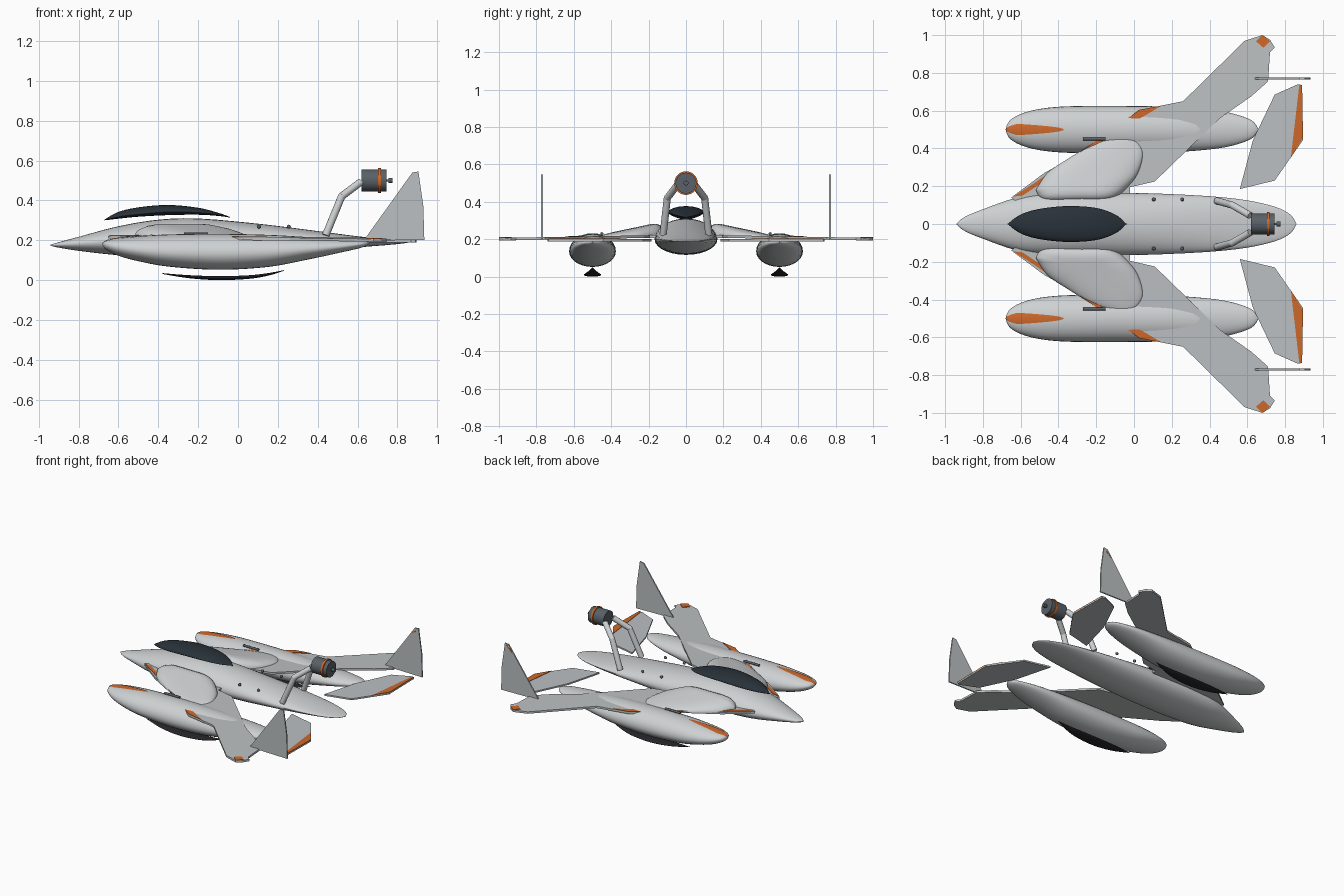
import bpy, bmesh
from math import pi, sin, cos, sqrt, radians
from mathutils import Vector

cube = bpy.data.objects.get("Cube")
if cube:
    bpy.data.objects.remove(cube, do_unlink=True)


def material(name, r, g, b):
    mat = bpy.data.materials.new(name)
    mat.use_nodes = True
    mat.diffuse_color = (r, g, b, 1)
    shader = mat.node_tree.nodes["Principled BSDF"]
    shader.inputs["Base Color"].default_value = (r, g, b, 1)
    shader.inputs["Roughness"].default_value = 0.6
    return mat


HULL = material("pale grey hull", .62, .64, .65)
WING = material("mid grey wing", .50, .53, .54)
ORANGE = material("orange trim", .62, .14, .025)
GLASS = material("dark blue glass", .022, .032, .042)
MOTOR = material("slate motor", .10, .12, .135)
BLACK = material("black skid", .02, .02, .024)


def finish(bm, name, mat, smooth=False):
    bmesh.ops.remove_doubles(bm, verts=bm.verts, dist=1e-5)
    bmesh.ops.recalc_face_normals(bm, faces=bm.faces)
    mesh = bpy.data.meshes.new(name)
    bm.to_mesh(mesh)
    bm.free()
    mesh.materials.append(mat)
    obj = bpy.data.objects.new(name, mesh)
    bpy.context.collection.objects.link(obj)
    if smooth:
        bpy.ops.object.select_all(action='DESELECT')
        obj.select_set(True)
        bpy.context.view_layer.objects.active = obj
        bpy.ops.object.shade_smooth_by_angle(angle=radians(40))
    return obj


def refine(points, steps=6):
    """Smooth spline through station tuples."""
    out = []
    last = len(points) - 1
    for i in range(last):
        a, b, c, d = (Vector(points[k]) for k in (max(i - 1, 0), i, i + 1, min(i + 2, last)))
        for s in range(steps):
            t = s / steps
            out.append(b + (c - a) * (t / 2) + (a * 2 - b * 5 + c * 4 - d) * (t * t / 2)
                       + (b * 3 - a - c * 3 + d) * (t ** 3 / 2))
    return out + [Vector(points[-1])]


def skin(bm, rows, closed):
    n = len(rows[0])
    for r0, r1 in zip(rows, rows[1:]):
        for i in range(n if closed else n - 1):
            j = (i + 1) % n
            bm.faces.new((r0[i], r0[j], r1[j], r1[i]))


def loft(name, stations, mat, y=0, sides=28):
    """Stations: x, half width, bottom, widest height, top."""
    bm = bmesh.new()
    rows = []
    for x, w, low, mid, top in refine(stations):
        w = max(w, .0005)
        ring = []
        for k in range(sides):
            a = 2 * pi * k / sides
            h = top - mid if sin(a) > 0 else mid - low
            ring.append(bm.verts.new((x, y + w * cos(a), mid + h * sin(a))))
        rows.append(ring)
    skin(bm, rows, True)
    bm.faces.new(rows[0])
    bm.faces.new(rows[-1])
    return finish(bm, name, mat, True)


def wing_top(y):
    return .207 + .018 * (1 - abs(y))


def plate(name, outline, mat, side, top, thick):
    """Horizontal slab from an x, y outline."""
    bm = bmesh.new()
    upper = [bm.verts.new((x, y * side, top(y))) for x, y in outline]
    lower = [bm.verts.new(v.co - Vector((0, 0, thick))) for v in upper]
    skin(bm, [upper, lower], True)
    caps = [bm.faces.new(upper), bm.faces.new(lower)]
    bmesh.ops.triangulate(bm, faces=caps)
    return finish(bm, name, mat)


def upright(name, outline, mat, y, thick):
    """Vertical slab from an x, z outline."""
    bm = bmesh.new()
    ends = [[bm.verts.new((x, y + s * thick / 2, z)) for x, z in outline] for s in (-1, 1)]
    skin(bm, ends, True)
    for e in ends:
        bm.faces.new(e)
    return finish(bm, name, mat)


def tube(name, a, b, radius, mat, sides=20):
    a, b = Vector(a), Vector(b)
    bm = bmesh.new()
    bmesh.ops.create_cone(bm, cap_ends=True, segments=sides, radius1=radius,
                          radius2=radius, depth=(b - a).length)
    turn = (b - a).to_track_quat('Z', 'Y').to_matrix()
    bmesh.ops.rotate(bm, matrix=turn, verts=bm.verts)
    bmesh.ops.translate(bm, vec=(a + b) / 2, verts=bm.verts)
    return finish(bm, name, mat, True)


def ball(name, at, radius, mat):
    bm = bmesh.new()
    bmesh.ops.create_uvsphere(bm, u_segments=14, v_segments=8, radius=radius)
    bmesh.ops.translate(bm, vec=at, verts=bm.verts)
    return finish(bm, name, mat, True)


# Central hull and floating canopy
loft("fuselage", [(-.94, 0, .172, .175, .178), (-.9, .035, .163, .178, .19),
                  (-.8, .078, .147, .185, .217), (-.6, .145, .125, .195, .27),
                  (-.4, .165, .118, .2, .303), (-.2, .168, .117, .2, .309),
                  (.1, .162, .125, .2, .283), (.4, .147, .147, .2, .246),
                  (.6, .125, .164, .197, .22), (.75, .09, .176, .193, .204),
                  (.83, .048, .184, .191, .196), (.86, 0, .19, .19, .191)], HULL)
loft("canopy", [(-.67, 0, .3, .302, .304), (-.6, .05, .308, .318, .342),
                (-.5, .08, .318, .33, .365), (-.35, .095, .326, .342, .377),
                (-.2, .085, .328, .339, .363), (-.1, .05, .322, .328, .338),
                (-.04, 0, .314, .316, .317)], GLASS)

FLOAT = [(-.68, 0, .175, .18, .185), (-.66, .045, .152, .176, .198),
         (-.6, .082, .122, .165, .21), (-.5, .109, .095, .152, .22),
         (-.35, .123, .068, .14, .229), (-.1, .125, .052, .135, .232),
         (.15, .122, .066, .14, .227), (.35, .11, .103, .155, .216),
         (.5, .09, .135, .167, .207), (.62, .05, .163, .18, .199),
         (.66, 0, .184, .186, .188)]
SKID = [(-.38, 0, .031, .033, .035), (-.25, .032, .01, .018, .025),
        (-.1, .046, 0, .01, .02), (.05, .04, .006, .015, .024),
        (.15, .022, .022, .028, .035), (.23, 0, .047, .048, .05)]
MAIN = [(-.65, .14), (-.475, .27), (-.26, .39), (-.115, .475), (-.07, .535),
        (.03, .605), (.146, .627), (.26, .65), (.586, .97), (.68, 1), (.72, .975),
        (.745, .935), (.72, .91), (.71, .755), (.62, .675), (.455, .56),
        (.11, .225), (-.02, .195), (-.02, .1), (-.6, .1)]
BLISTER = [(-.52, .18), (-.46, .27), (-.35, .345), (-.24, .41), (-.12, .455),
           (-.02, .46), (.045, .39), (.03, .29), (-.02, .21), (-.12, .13),
           (-.3, .12), (-.475, .125), (-.52, .18)]
STRIPE = [(-.64, .145), (-.59, .15), (-.5, .21), (-.26, .375), (-.115, .475),
          (-.15, .475), (-.53, .215)]
OUTER = [(-.07, .535), (.03, .605), (.146, .627), (.06, .575), (-.02, .53)]
TAIL = [(.56, .185), (.745, .23), (.895, .445), (.89, .735), (.868, .74),
        (.745, .685), (.63, .445)]
TRIM = [(.83, .35), (.895, .455), (.89, .735), (.875, .735)]
DIAMOND = [(.68, 1), (.722, .968), (.685, .933), (.645, .968)]
FIN = [(.635, .205), (.875, .54), (.905, .545), (.93, .37), (.935, .2)]


def blister(name, side):
    """Domed root fairing, highest beside the hull."""
    bm = bmesh.new()
    edge = refine(BLISTER, 4)[:-1]
    centre = Vector((-.25, .23))
    rows = []
    for s in (1, .99, .96, .9, .8, .65, .45, .25, .01):
        row = []
        for p in edge:
            q = centre.lerp(p, s)
            slope = max(0, 1 - max(0, q.y - .13) / .42) ** 1.5
            z = wing_top(q.y) - .004 + (.012 + .065 * slope) * sqrt(1 - s ** 4)
            row.append(bm.verts.new((q.x, q.y * side, z)))
        rows.append(row)
    skin(bm, rows, True)
    bm.faces.new(rows[-1])
    bm.faces.new(rows[0])
    return finish(bm, name, HULL, True)


def nose_flash(name, side):
    """Thin orange skin following the top of a float nose."""
    bm = bmesh.new()
    rows = []
    for x, w, low, mid, top in refine(FLOAT, 8):
        t = (x + .68) / .31
        if t > 1:
            break
        half = min(.027 * sqrt(max(t, 0) * 6), .027 * sqrt(max(0, 1 - t)) * 1.25, w * .8)
        row = []
        for k in range(-3, 4):
            y = half * k / 3
            z = mid + (top - mid) * sqrt(1 - (y / max(w, .001)) ** 2)
            row.append(bm.verts.new((x, .5 * side + y, z + .003)))
        rows.append(row)
    skin(bm, rows, False)
    return finish(bm, name, ORANGE, True)


# Paired parts
for side, tag in ((1, "back"), (-1, "front")):
    loft(tag + "_float", FLOAT, HULL, .5 * side)
    loft(tag + "_skid", SKID, BLACK, .5 * side)
    nose_flash(tag + "_float_flash", side)
    plate(tag + "_wing", MAIN, WING, side, wing_top, .014)
    blister(tag + "_root_fairing", side)
    for part, shape in (("strake_stripe", STRIPE), ("wing_stripe", OUTER), ("tip_mark", DIAMOND)):
        plate(tag + "_" + part, shape, ORANGE, side, lambda y: wing_top(y) + .004, .006)
    plate(tag + "_tailplane", TAIL, WING, side, lambda y: .2, .011)
    plate(tag + "_tail_trim", TRIM, ORANGE, side, lambda y: .203, .005)
    upright(tag + "_fin", FIN, WING, .77 * side, .009)
    tube(tag + "_gun", (-.27, .45 * side, .23), (-.15, .45 * side, .23), .008, MOTOR, 10)

    # Bent motor strut
    path = [(.44, .122, .225), (.52, .1, .42), (.615, .045, .492)]
    path = [(x, y * side, z) for x, y, z in path]
    tube(tag + "_strut_lower", path[0], path[1], .019, HULL, 14)
    tube(tag + "_strut_upper", path[1], path[2], .019, HULL, 14)
    ball(tag + "_strut_knee", path[1], .019, HULL)
    for x in (.105, .255):
        ball(tag + "_stud", (x, .13 * side, .268), .01, MOTOR)

# Small flash on one fin
upright("fin_flash", [(.845, .488), (.862, .512), (.892, .535), (.88, .515)], ORANGE, .77, .012)

# Raised motor
for part, start, end, radius, mat in (("motor_body", .62, .745, .056, MOTOR),
                                      ("motor_ring", .703, .718, .063, ORANGE),
                                      ("motor_shaft", .74, .76, .006, MOTOR),
                                      ("motor_hub", .755, .776, .013, MOTOR)):
    tube(part, (start, 0, .5), (end, 0, .5), radius, mat, 28)
